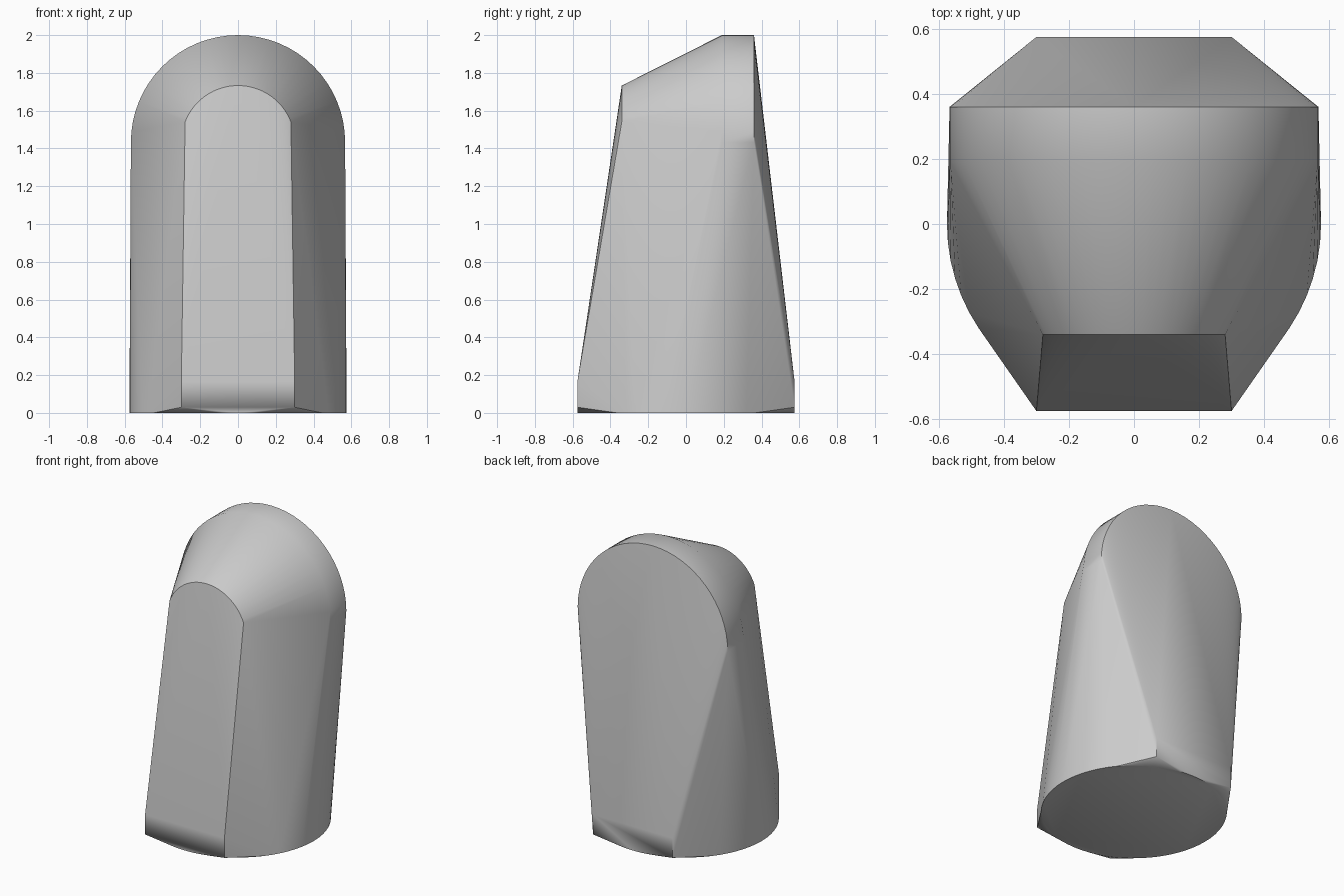
import bpy, bmesh
from math import sin, cos, pi, radians

cube = bpy.data.objects.get("Cube")
if cube:
    bpy.data.objects.remove(cube, do_unlink=True)

ARCH_Z = 1.433


def arch(radius, y, half_angle, steps=32):
    """Upright arc facing along y, centred over the body."""
    angles = [radians(half_angle) * (2 * i / steps - 1) for i in range(steps + 1)]
    return [(radius * sin(a), y, ARCH_Z + radius * cos(a)) for a in angles]


# Round foot, square toe and heel plates, then the domed top
R = 0.575
points = [(R * cos(2 * pi * i / 64), R * sin(2 * pi * i / 64), 0) for i in range(64)]
points += [(x, y, z) for x in (-0.3, 0.3) for y in (-R, R) for z in (0.03, 0.165)]
points += arch(0.567, 0.36, 90)
points += arch(0.567, 0.19, 90)
points += arch(0.3, -0.34, 69)

# One convex skin stretched over the sections
bm = bmesh.new()
for p in points:
    bm.verts.new(p)
hull = bmesh.ops.convex_hull(bm, input=bm.verts)
loose = {g for g in hull["geom_interior"] + hull["geom_unused"]
         if isinstance(g, bmesh.types.BMVert)}
bmesh.ops.delete(bm, geom=list(loose), context="VERTS")
bmesh.ops.dissolve_limit(bm, angle_limit=radians(0.3), verts=bm.verts, edges=bm.edges)
bmesh.ops.recalc_face_normals(bm, faces=bm.faces)

mesh = bpy.data.meshes.new("domed_body")
bm.to_mesh(mesh)
bm.free()
body = bpy.data.objects.new("domed_body", mesh)
bpy.context.collection.objects.link(body)

# Plain grey
grey = bpy.data.materials.new("plain_grey")
grey.use_nodes = True
colour = (0.6, 0.6, 0.6, 1)
grey.diffuse_color = colour
grey.node_tree.nodes["Principled BSDF"].inputs["Base Color"].default_value = colour
mesh.materials.append(grey)

# Soft sides, crisp rims
bpy.ops.object.select_all(action="DESELECT")
body.select_set(True)
bpy.context.view_layer.objects.active = body
bpy.ops.object.shade_smooth_by_angle(angle=radians(30))
